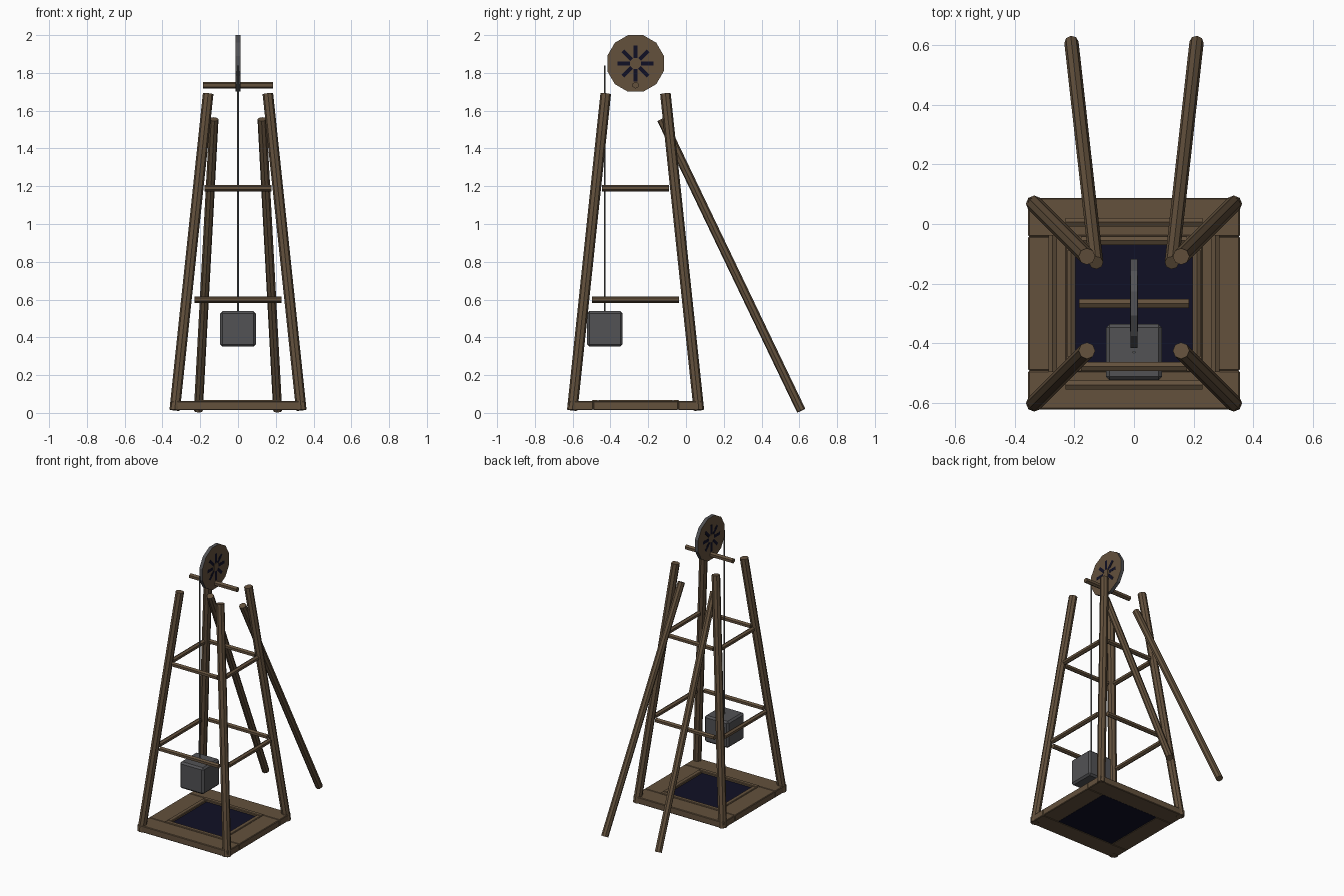
import bpy, bmesh, math
from mathutils import Vector

if "Cube" in bpy.data.objects:
    bpy.data.objects.remove(bpy.data.objects["Cube"])

CY = -0.267  # centre of the tower in y


def material(name, rgb):
    m = bpy.data.materials.new(name)
    m.diffuse_color = (*rgb, 1)
    m.use_nodes = True
    m.node_tree.nodes["Principled BSDF"].inputs["Base Color"].default_value = m.diffuse_color
    return m


WOOD = material("dark_wood", (0.125, 0.082, 0.046))
IRON = material("iron_grey", (0.085, 0.085, 0.09))
ROPE = material("rope_grey", (0.12, 0.12, 0.115))
PIT = material("pit_navy", (0.005, 0.005, 0.018))


def finish(name, bm, *mats):
    me = bpy.data.meshes.new(name)
    bmesh.ops.recalc_face_normals(bm, faces=bm.faces)
    bm.to_mesh(me)
    bm.free()
    for m in mats:
        me.materials.append(m)
    ob = bpy.data.objects.new(name, me)
    bpy.context.collection.objects.link(ob)
    return ob


def pole(name, a, b, r, sides, mat):
    """Straight faceted pole between two points."""
    a, b = Vector(a), Vector(b)
    bm = bmesh.new()
    bmesh.ops.create_cone(bm, cap_ends=True, segments=sides, radius1=r, radius2=r,
                          depth=(b - a).length)
    ob = finish(name, bm, mat)
    ob.location = (a + b) / 2
    ob.rotation_euler = (b - a).to_track_quat('Z', 'Y').to_euler()
    return ob


def box(name, loc, size, mat, bevel=0.0):
    bm = bmesh.new()
    bmesh.ops.create_cube(bm, size=1)
    bmesh.ops.scale(bm, vec=size, verts=bm.verts)
    if bevel:
        bmesh.ops.bevel(bm, geom=bm.edges[:], offset=bevel, segments=1, affect='EDGES')
    ob = finish(name, bm, mat)
    ob.location = loc
    return ob


def square_frame(name, outer, inner, z0, z1, mat):
    """Four beams around the tower axis."""
    w, mid, zc, h = outer - inner, (outer + inner) / 2, (z0 + z1) / 2, z1 - z0
    for s, side in ((-1, "front"), (1, "back")):
        box(f"{name}_{side}", (0, CY + s * mid, zc), (2 * outer, w, h), mat, 0.004)
    for s, side in ((-1, "left"), (1, "right")):
        box(f"{name}_{side}", (s * mid, CY, zc), (w, 2 * inner, h), mat, 0.004)


# Base frame, raised collar and shaft opening
square_frame("base_beam", 0.355, 0.225, 0.015, 0.062, WOOD)
square_frame("shaft_collar", 0.230, 0.198, 0.02, 0.068, WOOD)
box("shaft_opening", (0, CY, 0.035), (0.45, 0.45, 0.036), PIT)

# Four leaning legs and two rear stays
for sx, lr in ((-1, "left"), (1, "right")):
    for sy, fb in ((-1, "front"), (1, "back")):
        pole(f"leg_{fb}_{lr}", (sx * 0.335, CY + sy * 0.335, 0.015),
             (sx * 0.158, CY + sy * 0.158, 1.69), 0.028, 8, WOOD)
    pole(f"rear_stay_{lr}", (sx * 0.21, 0.61, 0.012),
         (sx * 0.127, -0.13, 1.555), 0.024, 8, WOOD)

# Two levels of horizontal braces
for level, z, off, half in (("lower", 0.6, 0.273, 0.23), ("upper", 1.19, 0.211, 0.178)):
    for s in (-1, 1):
        fb, lr = ("front", "left") if s < 0 else ("back", "right")
        pole(f"{level}_brace_{fb}", (-half, CY + s * off, z), (half, CY + s * off, z), 0.017, 6, WOOD)
        pole(f"{level}_brace_{lr}", (s * off, CY - half, z), (s * off, CY + half, z), 0.017, 6, WOOD)

# Crossbar under the wheel
pole("axle_bar", (-0.185, CY, 1.735), (0.185, CY, 1.735), 0.018, 6, WOOD)

# Winding wheel: iron rim, wooden faces
WZ, WR, WT = 1.85, 0.155, 0.012
bm = bmesh.new()
bmesh.ops.create_cone(bm, cap_ends=True, segments=12, radius1=WR, radius2=WR, depth=2 * WT)
for f in bm.faces:
    f.material_index = 1 if abs(f.normal.z) > 0.9 else 0
wheel = finish("winding_wheel", bm, IRON, WOOD)
wheel.location = (0, CY, WZ)
wheel.rotation_euler = (0, math.pi / 2, 0)
wheel.rotation_euler.rotate_axis('Z', math.pi / 12)

# Dark spoke gaps and hub on both wheel faces
for s, lr in ((-1, "left"), (1, "right")):
    for k in range(8):
        a = k * math.pi / 4
        r = 0.062
        gap = box(f"spoke_gap_{lr}_{k}", (s * WT, CY + r * math.cos(a), WZ + r * math.sin(a)),
                  (0.002, 0.065, 0.021), PIT)
        gap.rotation_euler = (a, 0, 0)
    box(f"wheel_hub_{lr}", (s * WT, CY, WZ), (0.004, 0.035, 0.05), WOOD)

# Rope and hanging bucket
pole("rope", (0, -0.43, 0.53), (0, -0.43, 1.84), 0.005, 6, ROPE)
box("bucket", (0, -0.43, 0.445), (0.188, 0.188, 0.188), IRON, 0.012)
